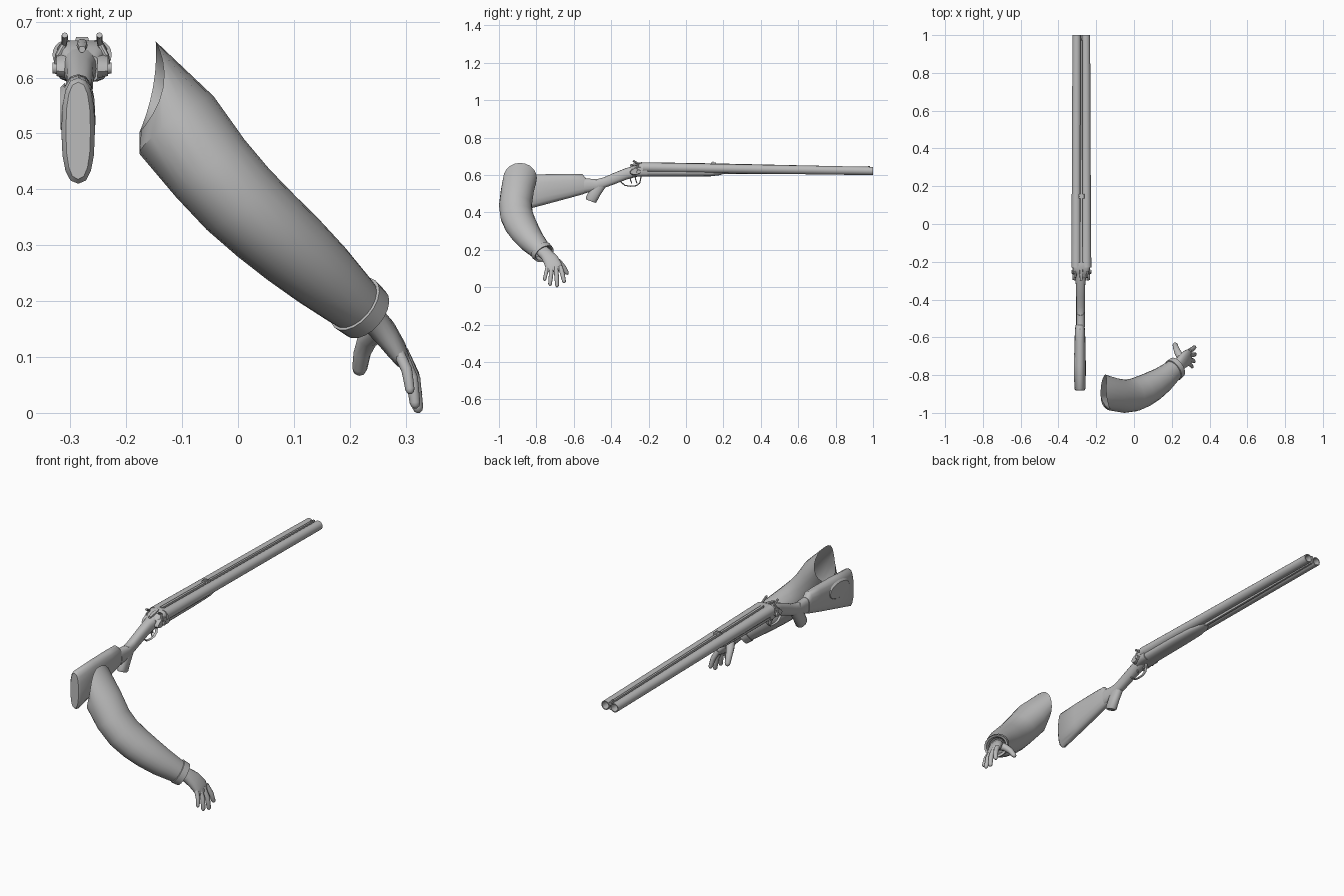
import bpy, bmesh, math
from mathutils import Vector as V

grey = bpy.data.materials.new("plain_grey")
grey.diffuse_color = (0.5, 0.5, 0.5, 1)
GX = -0.279  # centre line of the gun


def finish(name, bm, angle=40):
    bmesh.ops.recalc_face_normals(bm, faces=bm.faces)
    me = bpy.data.meshes.new(name)
    bm.to_mesh(me)
    bm.free()
    ob = bpy.data.objects.new(name, me)
    bpy.context.collection.objects.link(ob)
    me.materials.append(grey)
    bpy.ops.object.select_all(action='DESELECT')
    ob.select_set(True)
    bpy.context.view_layer.objects.active = ob
    bpy.ops.object.shade_smooth_by_angle(angle=math.radians(angle))
    return ob


def loft(name, rows, ref, n=12, tan=None, first=None, power=1.0, caps=True,
         tip=False, edit=None):
    """Skin rings (point, half width along ref, half depth) along a path."""
    rows = [(V(p), a, b) for p, a, b in rows]
    if tip:  # rounded end
        p, a, b = rows[-1]
        d = (p - rows[-2][0]).normalized()
        rows[-1] = (p - d * a, a, b)
        rows += [(p - d * a * 0.35, a * .75, b * .75), (p, a * .25, b * .25)]
    bm, rings = bmesh.new(), []
    for i, (p, a, b) in enumerate(rows):
        t = tan or rows[min(i + 1, len(rows) - 1)][0] - rows[max(i - 1, 0)][0]
        if i == 0 and first:
            t = first
        t = V(t).normalized()
        u = V(ref) - t * t.dot(V(ref))
        u.normalize()
        w = t.cross(u)
        ring = []
        for k in range(n):
            c, s = math.cos(math.tau * k / n), math.sin(math.tau * k / n)
            c = math.copysign(abs(c) ** power, c)
            s = math.copysign(abs(s) ** power, s)
            co = p + u * a * c + w * b * s
            if edit and i == 0:
                co = edit(co, c)
            ring.append(bm.verts.new(co))
        rings.append(ring)
    for r, q in zip(rings, rings[1:]):
        for k in range(n):
            bm.faces.new((r[k], r[(k + 1) % n], q[(k + 1) % n], q[k]))
    if caps:
        bm.faces.new(rings[0])
        bm.faces.new(rings[-1])
    return finish(name, bm)


def along_y(name, stations, x=GX, n=16, power=0.8):
    """Body along y from (y, bottom z, top z, half width)."""
    return loft(name, [((x, y, (b + t) / 2), w, (t - b) / 2) for y, b, t, w in stations],
                (1, 0, 0), n, tan=(0, 1, 0), power=power)


def tube(name, pts, r, ref=(1, 0, 0), wide=1.0, n=8, tip=False):
    return loft(name, [(p, r * wide, r) for p in pts], ref, n, tip=tip)


# ---- Gun stock, grip and receiver
along_y("butt_stock", [(-.882, .418, .592, .022), (-.872, .41, .60, .030), (-.75, .443, .604, .031),
                       (-.62, .478, .606, .029), (-.555, .496, .605, .026), (-.535, .503, .583, .023)],
        x=-.286)
along_y("stock_neck", [(-.545, .502, .583, .023), (-.48, .515, .577, .023), (-.44, .53, .587, .023),
                       (-.39, .548, .609, .023), (-.32, .575, .637, .025), (-.25, .594, .657, .034)],
        x=-.283)
loft("pistol_grip", [((-.283, -.455, .56), .022, .035), ((-.283, -.485, .51), .022, .032),
                     ((-.283, -.507, .468), .023, .031), ((-.283, -.510, .460), .019, .026)],
     (1, 0, 0), power=.85)
loft("cheek_rest", [((-.310, -.76, .545), .085, .045), ((-.318, -.76, .545), .075, .037)],
     (0, 1, 0), 16, tan=(-1, 0, 0))
along_y("receiver", [(-.285, .592, .640, .030), (-.262, .592, .655, .040),
                     (-.235, .592, .667, .046), (-.205, .592, .664, .046)], power=.5)
along_y("fore_end", [(-.235, .591, .645, .042), (.0, .592, .64, .042), (.13, .593, .635, .038),
                     (.18, .599, .63, .03), (.205, .607, .625, .018)], power=.8)

# ---- Twin barrels with open bores, locks and hammers
for side, s in (("left", -1), ("right", 1)):
    def at(y, off=0.0):
        f = (y + .23) / 1.23
        return (GX + s * (.0265 - .002 * f), y, .641 - .0195 * f)
    loft(side + "_barrel", [(at(-.23), .0265, .0265), (at(.2), .0245, .0245), (at(1.0), .0222, .0222),
                            (at(1.0), .0175, .0175), (at(.85), .0175, .0175)],
         (1, 0, 0), 20, tan=(0, 1, 0))
    hx = GX + s * .035
    loft(side + "_lock", [((GX + s * .028, -.262, .622), .04, .021), ((GX + s * .046, -.262, .622), .036, .017)],
         (0, 1, .3), 14, tan=(s, 0, 0))
    loft(side + "_hammer_pivot", [((GX + s * .04, -.253, .617), .012, .012),
                                  ((GX + s * .053, -.253, .617), .010, .010)], (0, 1, 0), 10)
    tube(side + "_hammer", [(hx + s * .011, -.253, .617), (hx + s * .008, -.262, .64),
                            (hx - s * .002, -.255, .659), (hx - s * .004, -.268, .668),
                            (hx - s * .004, -.283, .676)], .0055)
    tube(side + "_trigger", [(GX + s * .007, -.285 - s * .014, .60), (GX + s * .007, -.283 - s * .014, .575),
                             (GX + s * .007, -.276 - s * .014, .555)], .003)

# ---- Ribs, lever, sights and trigger guard
along_y("top_rib", [(-.21, .648, .668, .007), (.15, .644, .662, .006), (.998, .628, .643, .005)], n=8, power=.4)
along_y("lower_rib", [(.19, .606, .625, .006), (.995, .603, .618, .005)], n=8, power=.4)
along_y("rear_sight_base", [(.135, .655, .667, .016), (.16, .655, .667, .016)], n=8, power=.3)
along_y("rear_sight_leaf", [(.143, .66, .673, .012), (.148, .66, .673, .012)], n=8, power=.3)
along_y("bead_sight", [(.972, .640, .645, .003), (.978, .638, .650, .004), (.985, .640, .645, .003)], n=8)
along_y("top_lever", [(-.30, .645, .656, .006), (-.27, .651, .664, .010), (-.235, .658, .669, .008)], n=10)
tube("trigger_guard", [(GX, -.355, .572), (GX, -.343, .558), (GX, -.325, .544), (GX, -.295, .54),
                       (GX, -.265, .543), (GX, -.248, .556), (GX, -.243, .575), (GX, -.24, .597)],
     .003, wide=2.2)


# ---- Sleeve: open at the shoulder with a scooped edge
def scoop(co, c):
    co.x += c * c * (.028 if c < 0 else .01)
    return co


loft("sleeve", [((-.162, -.887, .583), .090, .083), ((-.11, -.902, .515), .088, .084),
                ((-.05, -.912, .438), .088, .080), ((.0, -.905, .382), .088, .078),
                ((.05, -.885, .335), .086, .075), ((.10, -.858, .291), .080, .071),
                ((.15, -.825, .247), .070, .064), ((.197, -.785, .205), .059, .054),
                ((.212, -.772, .192), .055, .050)],
     (0, 1, 0), 20, first=(1, 0, -.18), caps=False, edit=scoop)
cuff_dir = (.075, .06, -.065)
loft("cuff", [((.208, -.776, .196), .052, .048), ((.209, -.775, .195), .062, .056),
              ((.229, -.758, .178), .059, .053), ((.226, -.761, .181), .049, .043),
              ((.206, -.777, .197), .04, .036)],
     (0, 1, 0), 20, tan=cuff_dir, caps=False)

# ---- Hand: palm, four fingers and thumb
loft("palm", [((.20, -.78, .205), .034, .028), ((.238, -.745, .172), .035, .025),
              ((.262, -.722, .145), .042, .023), ((.283, -.708, .115), .045, .019),
              ((.296, -.704, .092), .041, .013), ((.300, -.703, .085), .034, .008)],
     (0, 1, .15), 16, power=.85)
fingers = {"index": ((.293, -.672, .11), (.313, -.660, .068), (.322, -.650, .022), .0125),
           "middle": ((.294, -.695, .108), (.315, -.692, .06), (.323, -.689, .0), .0125),
           "ring": ((.291, -.718, .108), (.311, -.722, .062), (.318, -.728, .008), .012),
           "little": ((.284, -.738, .115), (.302, -.748, .077), (.309, -.758, .034), .0105)}
for f, (base, mid, end, r) in fingers.items():
    loft(f + "_finger", [(base, r, r), (mid, r * .97, r * .97), (end, r * .82, r * .82)],
         (0, 1, 0), 10, tip=True)
loft("thumb", [((.252, -.712, .152), .022, .022), ((.232, -.68, .132), .019, .018),
               ((.222, -.655, .106), .0155, .0145), ((.216, -.632, .068), .0135, .012)],
     (1, 0, 0), 10, tip=True)
